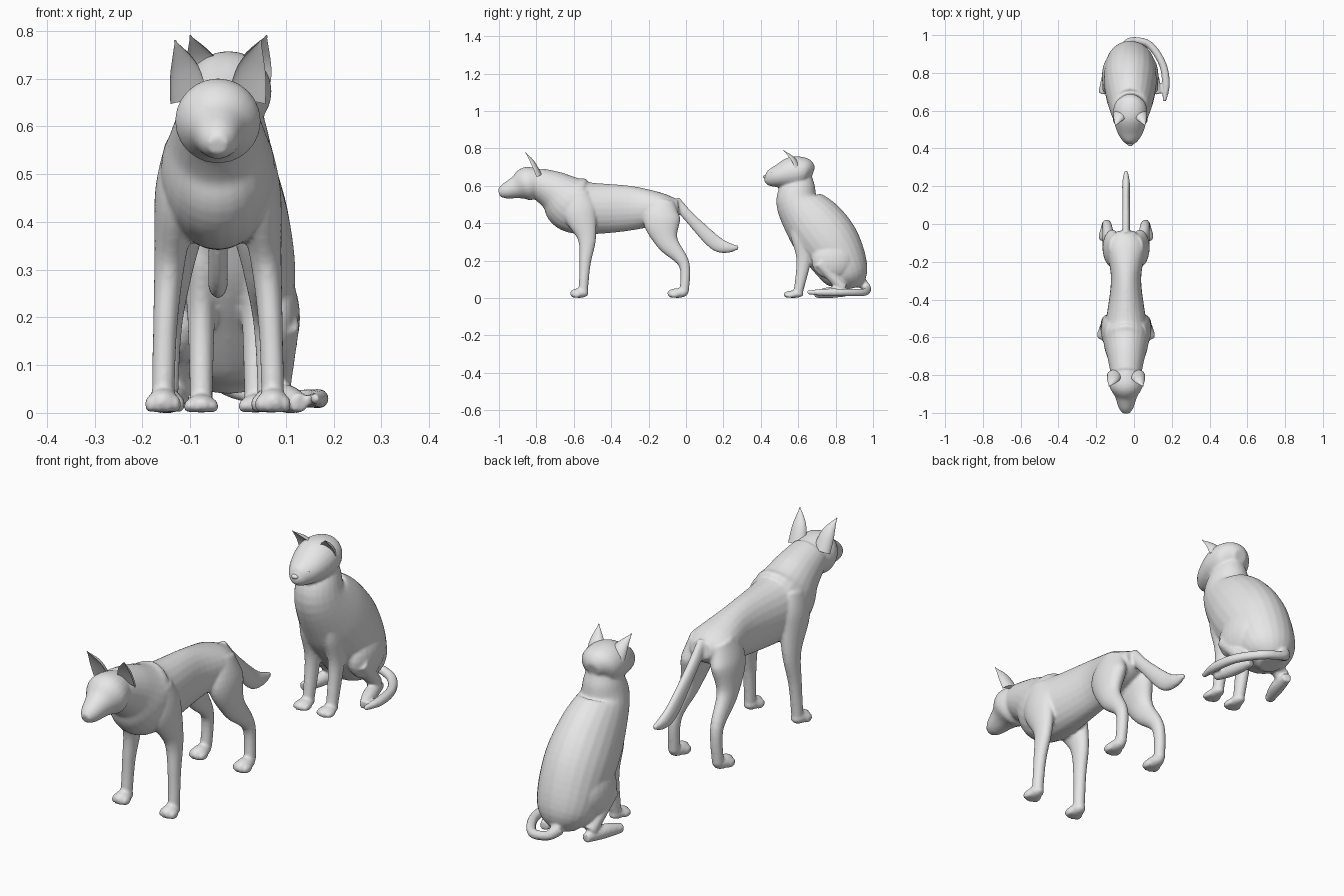
import bpy, bmesh, math
from mathutils import Matrix, Vector

cube = bpy.data.objects.get("Cube")
if cube:
    bpy.data.objects.remove(cube)

grey = bpy.data.materials.new("plain grey")
grey.use_nodes = True
grey.diffuse_color = (.8, .8, .8, 1)
grey.node_tree.nodes["Principled BSDF"].inputs["Base Color"].default_value = grey.diffuse_color

ACROSS, UPWARD = Vector((1, 0, 0)), Vector((0, 0, 1))
SIDES = {"left": 1, "right": -1}
THINNEST = .002


def blend_value(before, start, end, after, t):
    """Catmull-Rom value between start and end."""
    slope = end - before
    bend = 2 * before - 5 * start + 4 * end - after
    twist = 3 * (start - end) + after - before
    return start + t * (slope + t * (bend + t * twist)) / 2


def smooth_rows(rows, steps=6):
    """Extra rows on a smooth curve through the given ones."""
    padded = [rows[0], *rows, rows[-1]]
    result = []
    for group in zip(padded, padded[1:], padded[2:], padded[3:]):
        for step in range(steps):
            result.append([blend_value(*values, step / steps) for values in zip(*group)])
    return result + [rows[-1]]


def loft(bm, sections, side=1, ref=ACROSS, cup=False, count=24):
    """Elliptical tube; a section is x, y, z, radius along ref, other radius (same if left out)."""
    full = [(*section, section[-1])[:5] for section in sections]
    rows = smooth_rows([(x * side, *rest) for x, *rest in full])
    centres = [Vector(row[:3]) for row in rows]
    rings = []
    for i, (centre, row) in enumerate(zip(centres, rows)):
        ahead = centres[min(i + 1, len(rows) - 1)]
        behind = centres[max(i - 1, 0)]
        along = (ahead - behind).normalized()
        wide = (ref - along * ref.dot(along)).normalized()
        deep = along.cross(wide)
        width, depth = (max(radius, THINNEST) for radius in row[3:])
        ring = []
        for k in range(count):
            angle = math.tau * k / count
            rise = math.sin(angle)
            if cup and rise < 0:
                rise *= -.3
            offset = wide * width * math.cos(angle) + deep * depth * rise
            ring.append(bm.verts.new(centre + offset))
        rings.append(ring)
    for ring, following in zip(rings, rings[1:]):
        for k in range(count):
            nxt = (k + 1) % count
            bm.faces.new((ring[k], ring[nxt], following[nxt], following[k]))
    bm.faces.new(rings[0])
    bm.faces.new(rings[-1])


def centre_loft(bm, sections):
    loft(bm, [(0, *section) for section in sections])


def ball(bm, centre, radii):
    matrix = Matrix.Translation(centre) @ Matrix.Diagonal((*radii, 1))
    bmesh.ops.create_uvsphere(bm, u_segments=20, v_segments=12, radius=1, matrix=matrix)


def leg(bm, side, spread, lean, rows):
    """Leg from y, z, depth rows; it leans inwards with height and is flatter at the thigh."""
    loft(bm, [(spread - lean * z * z, y, z, .015 + .35 * depth, depth) for y, z, depth in rows], side)


def paw(bm, side, spread, back, front, width, height):
    """Rounded pad with a row of four toes."""
    x, length = side * spread, back - front
    ball(bm, (x, (back + front) / 2, height), (width * .85, length / 2, height))
    for place in (-1.5, -.5, .5, 1.5):
        toe_y = front + length * (.22 + .08 * abs(place))
        ball(bm, (x + place * width * .48, toe_y, height * .7),
             (width * .3, length * .25, height * .7))


def make_object(name, bm, x):
    bmesh.ops.recalc_face_normals(bm, faces=bm.faces)
    mesh = bpy.data.meshes.new(name)
    bm.to_mesh(mesh)
    bm.free()
    mesh.materials.append(grey)
    part = bpy.data.objects.new(name, mesh)
    part.location.x = x
    bpy.context.collection.objects.link(part)
    return part


def make_skin(name, bm, x):
    """Fuse overlapping volumes into one soft skin."""
    body = make_object(name, bm, x)
    fuse = body.modifiers.new("fuse", 'REMESH')
    fuse.mode = 'VOXEL'
    fuse.voxel_size = .0065
    fuse.use_smooth_shade = True
    soften = body.modifiers.new("soften", 'SMOOTH')
    soften.factor = .5
    soften.iterations = 5


def make_detail(name, bm, x):
    part = make_object(name, bm, x)
    bpy.ops.object.select_all(action='DESELECT')
    part.select_set(True)
    bpy.context.view_layer.objects.active = part
    bpy.ops.object.shade_smooth_by_angle(angle=math.radians(50))


def make_face(animal, x, ear, eye, nose):
    """Cupped ears, flattened eyes and a small nose."""
    for label, side in SIDES.items():
        bm = bmesh.new()
        loft(bm, [(*row, row[-1] * .75) for row in ear], side, cup=True)
        make_detail(f"{animal}_{label}_ear", bm, x)
        bm = bmesh.new()
        ball(bm, (eye[0] * side, *eye[1:]), (.013, .01, .007))
        make_detail(f"{animal}_{label}_eye", bm, x)
    bm = bmesh.new()
    ball(bm, (0, *nose), (.016, .012, .01))
    make_detail(f"{animal}_nose", bm, x)


# Dog trunk and neck
dog_x = -.042
bm = bmesh.new()
centre_loft(bm, [(-.04, .49, .05, .04), (-.12, .48, .1, .08), (-.3, .48, .08, .12),
                 (-.53, .48, .11, .14), (-.62, .51, .12, .15), (-.7, .57, .1, .11),
                 (-.8, .62, .08, .08)])
# Dog head and muzzle
centre_loft(bm, [(-.77, .62, .07, .07), (-.85, .61, .09, .09), (-.91, .59, .06, .06),
                 (-.97, .57, .04, .04), (-1, .56, .02, .02)])
# Dog tail
centre_loft(bm, [(-.06, .52, .02, .03), (.02, .43, .02, .03), (.15, .3, .02, .04),
                 (.22, .27, .02, .03), (.28, .27, .01, .01)])
# Dog legs
for side in SIDES.values():
    leg(bm, side, .115, .14, [(-.59, .56, .07), (-.57, .46, .09), (-.53, .32, .05),
                              (-.54, .18, .03), (-.55, .03, .025)])
    paw(bm, side, .115, -.52, -.62, .037, .026)
    leg(bm, side, .107, .2, [(-.12, .52, .06), (-.13, .42, .1), (-.1, .3, .06),
                             (-.01, .18, .03), (-.01, .03, .025)])
    paw(bm, side, .107, .01, -.1, .037, .026)
make_skin("dog_body", bm, dog_x)
make_face("dog", dog_x, eye=(.04, -.9, .632), nose=(-.99, .572),
          ear=[(.06, -.8, .65, .04), (.07, -.83, .72, .03), (.09, -.86, .78, 0)])

# Cat trunk, seated upright
cat_x = -.02
bm = bmesh.new()
centre_loft(bm, [(.88, .05, .05, .05), (.86, .12, .12, .12), (.78, .27, .14, .16),
                 (.69, .39, .13, .16), (.6, .51, .1, .12), (.6, .6, .08, .09),
                 (.6, .66, .06, .07)])
# Cat head
centre_loft(bm, [(.68, .67, .03, .03), (.64, .68, .08, .07), (.57, .67, .09, .085),
                 (.49, .65, .07, .06), (.44, .64, .04, .04), (.42, .64, .015, .015)])
# Cat tail curled round the left side
loft(bm, [(-.02, .94, .08, .03), (.01, .97, .05, .02), (.1, .95, .03, .02),
          (.17, .85, .03, .02), (.19, .74, .03, .02), (.18, .65, .03, .01)], ref=UPWARD)
# Cat legs, haunches and long hind feet
for side in SIDES.values():
    leg(bm, side, .057, 0, [(.61, .44, .06), (.63, .33, .07), (.63, .2, .04), (.6, .03, .025)])
    paw(bm, side, .057, .63, .52, .036, .02)
    ball(bm, (side * .1, .78, .2), (.05, .11, .1))
    loft(bm, [(.12, .71, .19, .03), (.1, .84, .05, .03)], side)
    loft(bm, [(.1, .87, .03, .02), (.12, .78, .03, .03), (.15, .69, .02, .02)], side)
make_skin("cat_body", bm, cat_x)
make_face("cat", cat_x, eye=(.035, .46, .67), nose=(.424, .648),
          ear=[(.05, .58, .7, .04), (.06, .56, .74, .03), (.08, .52, .79, 0)])
